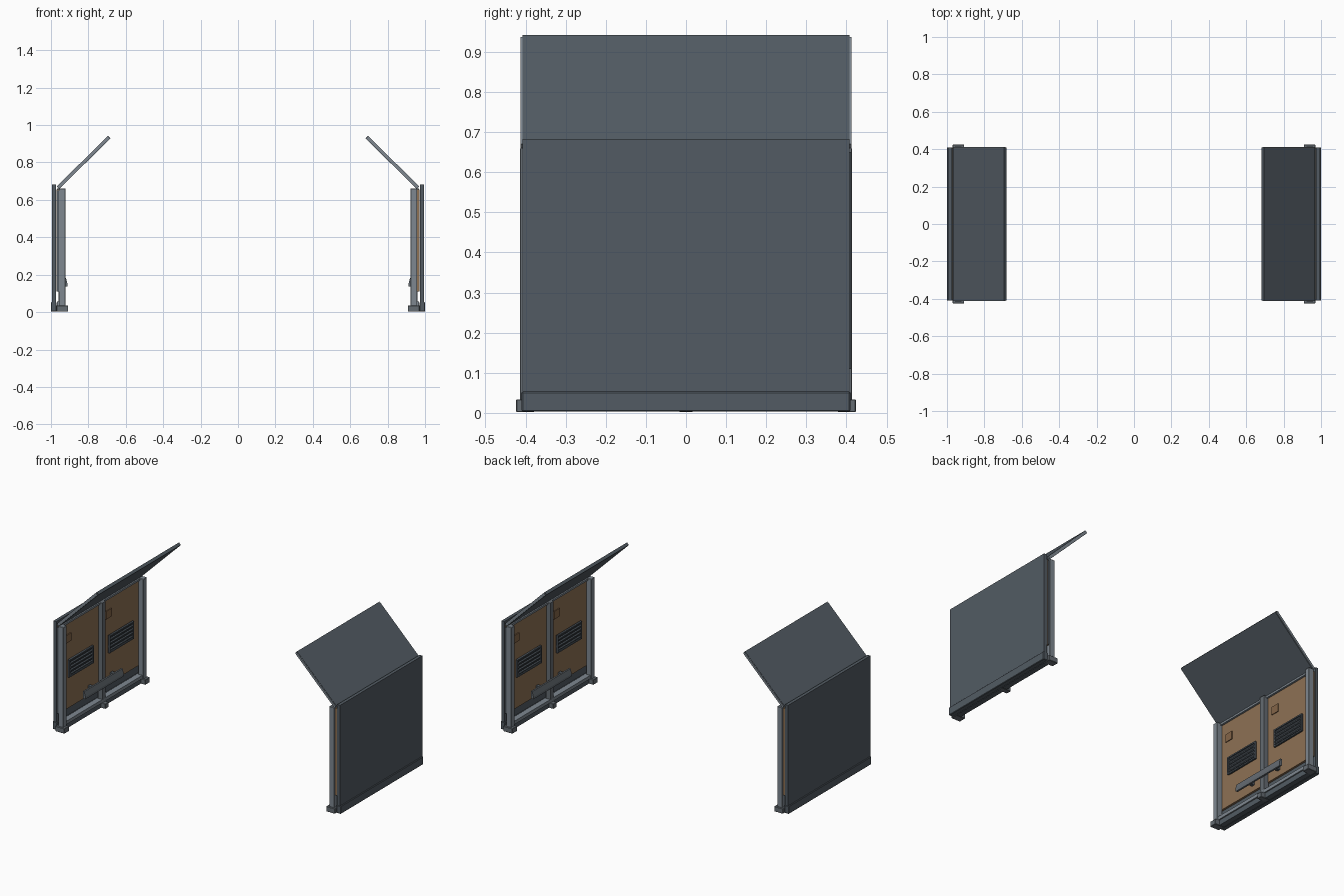
import bpy, bmesh

if "Cube" in bpy.data.objects:
    bpy.data.objects.remove(bpy.data.objects["Cube"])


def mat(name, rgb):
    m = bpy.data.materials.new(name)
    m.diffuse_color = (*rgb, 1)
    m.use_nodes = True
    m.node_tree.nodes["Principled BSDF"].inputs["Base Color"].default_value = m.diffuse_color
    return m


SLATE = mat("slate panel", (0.085, 0.105, 0.125))
STEEL = mat("light steel", (0.21, 0.245, 0.28))
MID = mat("mid grey steel", (0.13, 0.15, 0.17))
BROWN = mat("brown board", (0.27, 0.165, 0.088))
TAN = mat("brown hatch", (0.23, 0.13, 0.065))
DARK = mat("dark grille", (0.03, 0.036, 0.043))


def prism(name, profile, y0, y1, m, bevel=0):
    """Extrude an x,z profile along y; make it for both walls (half turn about z)."""
    for side, s in (("left", 1), ("right", -1)):
        bm = bmesh.new()
        f = bm.faces.new([bm.verts.new((s * x, s * y0, z)) for x, z in profile])
        ext = bmesh.ops.extrude_face_region(bm, geom=[f])
        vs = [v for v in ext["geom"] if isinstance(v, bmesh.types.BMVert)]
        bmesh.ops.translate(bm, verts=vs, vec=(0, s * (y1 - y0), 0))
        bmesh.ops.recalc_face_normals(bm, faces=bm.faces)
        me = bpy.data.meshes.new(name)
        bm.to_mesh(me)
        bm.free()
        me.materials.append(m)
        ob = bpy.data.objects.new(f"{side}_{name}", me)
        bpy.context.collection.objects.link(ob)
        if bevel:
            b = ob.modifiers.new("bevel", "BEVEL")
            b.width, b.segments = bevel, 1


def box(name, x0, x1, y0, y1, z0, z1, m, bevel=0):
    prism(name, [(x0, z0), (x1, z0), (x1, z1), (x0, z1)], y0, y1, m, bevel)


# outer wall panel and its base channel
box("wall_panel", -0.994, -0.974, -0.408, 0.408, 0.05, 0.683, SLATE)
box("base_channel", -1.0, -0.97, -0.41, 0.41, 0.003, 0.053, SLATE, 0.003)

# sill and lower rail
box("sill", -0.97, -0.938, -0.385, 0.385, 0.003, 0.035, SLATE)
box("lower_rail", -0.967, -0.93, -0.385, 0.385, 0.035, 0.056, STEEL)
box("top_rail", -0.967, -0.945, -0.385, 0.385, 0.648, 0.66, STEEL)

# end posts and feet
for y0, y1 in ((-0.414, -0.38), (0.38, 0.414)):
    box("end_post", -0.958, -0.922, y0, y1, 0.03, 0.661, STEEL, 0.002)
for y0, y1 in ((-0.424, -0.378), (-0.017, 0.017), (0.378, 0.424)):
    box("foot", -0.97, -0.908, y0, y1, 0.002, 0.034, MID, 0.002)
box("centre_post", -0.96, -0.93, -0.017, 0.017, 0.03, 0.66, MID)

# dark cover strip on one end of the boards
box("end_strip", -0.969, -0.957, -0.411, -0.405, 0.11, 0.65, SLATE)

# inner boards, each with a louvred vent and a small hatch
for c in (-0.2, 0.2):
    half = 0.205
    box("inner_board", -0.97, -0.957, c - half, c + half, 0.11, 0.655, BROWN)
    box("vent_plate", -0.957, -0.951, c - 0.12, c + 0.12, 0.305, 0.415, DARK)
    for z in (0.305, 0.407):
        box("vent_frame", -0.957, -0.945, c - 0.12, c + 0.12, z, z + 0.008, SLATE)
    for y in (c - 0.12, c + 0.112):
        box("vent_frame_side", -0.957, -0.945, y, y + 0.008, 0.305, 0.415, SLATE)
    for i in range(4):
        z = 0.321 + i * 0.022
        prism("vent_slat", [(-0.953, z), (-0.945, z - 0.003), (-0.945, z + 0.004),
                            (-0.953, z + 0.009)], c - 0.11, c + 0.11, SLATE)
    box("hatch", -0.957, -0.952, c - 0.145, c - 0.09, 0.525, 0.575, TAN)

# low handle rail with a sloped top and end cap
handle = [(-0.93, 0.14), (-0.913, 0.135), (-0.911, 0.15), (-0.92, 0.182), (-0.93, 0.182)]
prism("handle_rail", handle, -0.21, 0.17, MID)
for y in (-0.12, 0.1):
    box("handle_bracket", -0.957, -0.928, y, y + 0.02, 0.145, 0.175, SLATE)

# sloping upper flap with lighter edge strips
prism("upper_flap", [(-0.955, 0.659), (-0.682, 0.929), (-0.695, 0.942), (-0.969, 0.672)],
      -0.408, 0.408, SLATE)
for y0, y1 in ((-0.413, -0.408), (0.408, 0.413)):
    prism("flap_edge", [(-0.957, 0.661), (-0.688, 0.927), (-0.698, 0.937), (-0.967, 0.671)],
          y0, y1, STEEL)
